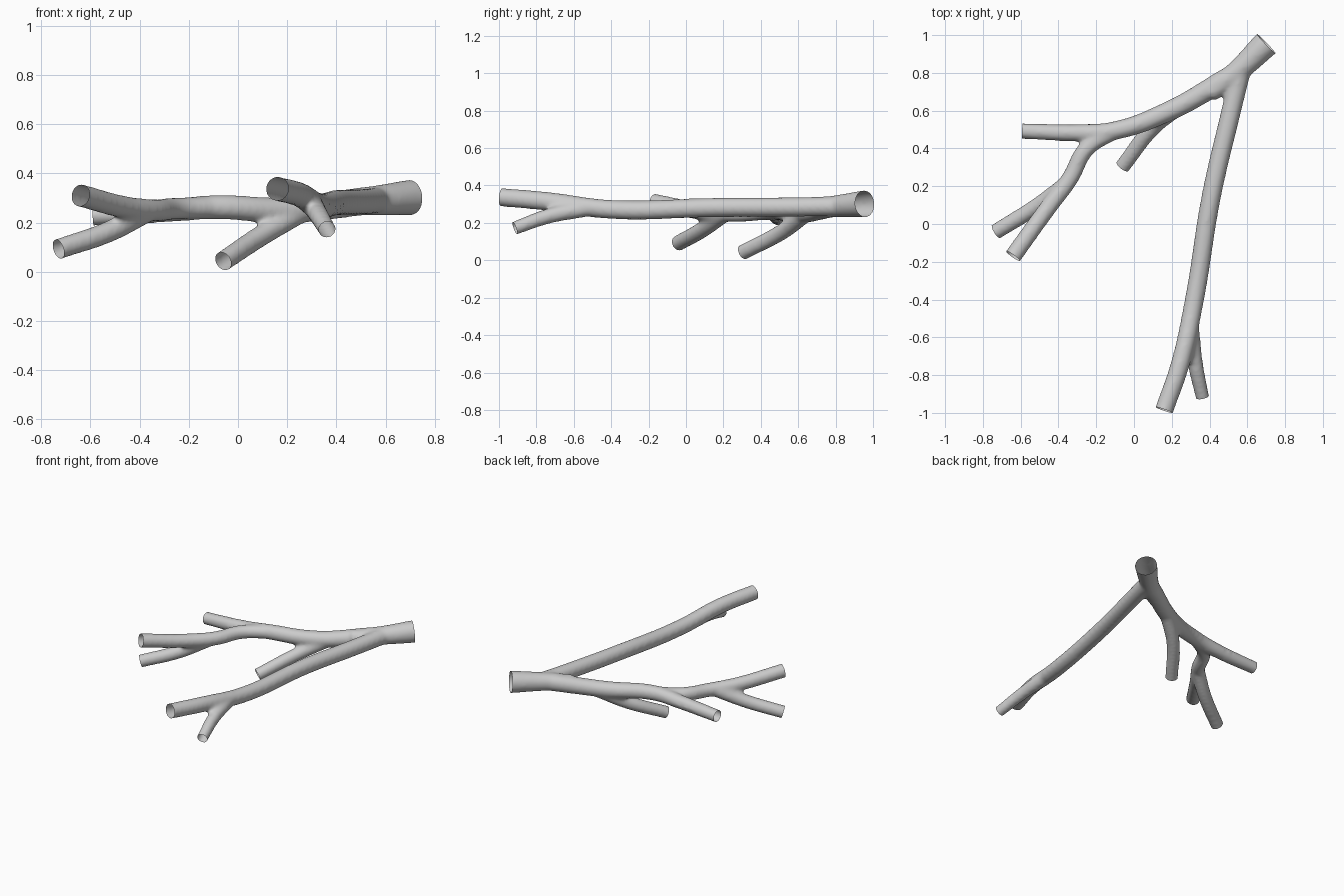
import bpy, bmesh
from mathutils import Vector

cube = bpy.data.objects.get("Cube")
if cube:
    bpy.data.objects.remove(cube, do_unlink=True)

OVERRUN = 0.06
cuts = []

# Rough limbs are round bevelled curves
curve = bpy.data.curves.new("limb_paths", "CURVE")
curve.dimensions = "3D"
curve.bevel_depth = 1.0
curve.bevel_resolution = 6
curve.resolution_u = 12
curve.use_fill_caps = True


def add_limb(start_radius, end_radius, *path):
    """Tapered limb that runs past its tip, where it is sawn off later."""
    points = [Vector(p) for p in path]
    tip = points[-1]
    axis = (tip - points[-2]).normalized()
    cuts.append((tip, axis))
    points.append(tip + axis * OVERRUN)
    spline = curve.splines.new("BEZIER")
    spline.bezier_points.add(len(points) - 1)
    for i, (knot, point) in enumerate(zip(spline.bezier_points, points)):
        taper = min(i / (len(path) - 1), 1)
        knot.co = point
        knot.radius = start_radius + (end_radius - start_radius) * taper
        knot.handle_left_type = knot.handle_right_type = "AUTO"


# Trunk and the long limb with its twig
add_limb(.05, .073, (.4, .69, .28), (.56, .82, .29), (.7, .955, .302))
add_limb(.054, .05, (.57, .83, .29), (.51, .58, .285), (.41, .15, .282),
         (.32, -.4, .272), (.245, -.74, .315), (.16, -.985, .337))
add_limb(.046, .037, (.3, -.55, .275), (.325, -.74, .235), (.362, -.915, .172))
# Side limb with its low twig
add_limb(.058, .042, (.5, .775, .285), (.2, .605, .25), (-.1, .495, .262),
         (-.3, .483, .246), (-.59, .492, .228))
add_limb(.046, .042, (.25, .63, .24), (.1, .51, .15), (-.06, .305, .043))
# Front limb with its twig
add_limb(.045, .047, (-.1, .495, .262), (-.25, .4, .257), (-.34, .24, .25),
         (-.46, .08, .262), (-.64, -.17, .31))
add_limb(.046, .043, (-.37, .2, .245), (-.52, .09, .165), (-.73, -.04, .092))

paths = bpy.data.objects.new("limb_paths", curve)
bpy.context.collection.objects.link(paths)


def evaluated_mesh(obj):
    graph = bpy.context.evaluated_depsgraph_get()
    graph.update()
    return bpy.data.meshes.new_from_object(obj.evaluated_get(graph))


# Fuse the limbs into one skin with soft forks
branch = bpy.data.objects.new("branch", evaluated_mesh(paths))
bpy.context.collection.objects.link(branch)
bpy.data.objects.remove(paths, do_unlink=True)
bm = bmesh.new()
bm.from_mesh(branch.data)
bmesh.ops.remove_doubles(bm, verts=bm.verts, dist=0.0005)
bm.to_mesh(branch.data)
bm.free()
remesh = branch.modifiers.new("fuse", "REMESH")
remesh.mode = "VOXEL"
remesh.voxel_size = 0.011
soften = branch.modifiers.new("soften", "SMOOTH")
soften.factor = 0.5
soften.iterations = 14
fused = evaluated_mesh(branch)
branch.modifiers.clear()
branch.data = fused

# Saw off every limb end, leaving it open and hollow
bm = bmesh.new()
bm.from_mesh(fused)
for tip, axis in cuts:
    faces = [f for f in bm.faces if (f.calc_center_median() - tip).length < 0.13]
    edges = {e for f in faces for e in f.edges}
    verts = {v for f in faces for v in f.verts}
    bmesh.ops.bisect_plane(bm, geom=faces + list(edges) + list(verts), dist=0.0001,
                           plane_co=tip, plane_no=axis, clear_outer=True)
for face in bm.faces:
    face.smooth = True
bm.to_mesh(fused)
bm.free()

# Plain grey bark
bark = bpy.data.materials.new("grey_bark")
bark.use_nodes = True
colour = (0.6, 0.6, 0.6, 1.0)
bark.diffuse_color = colour
bark.node_tree.nodes["Principled BSDF"].inputs["Base Color"].default_value = colour
fused.materials.clear()
fused.materials.append(bark)
